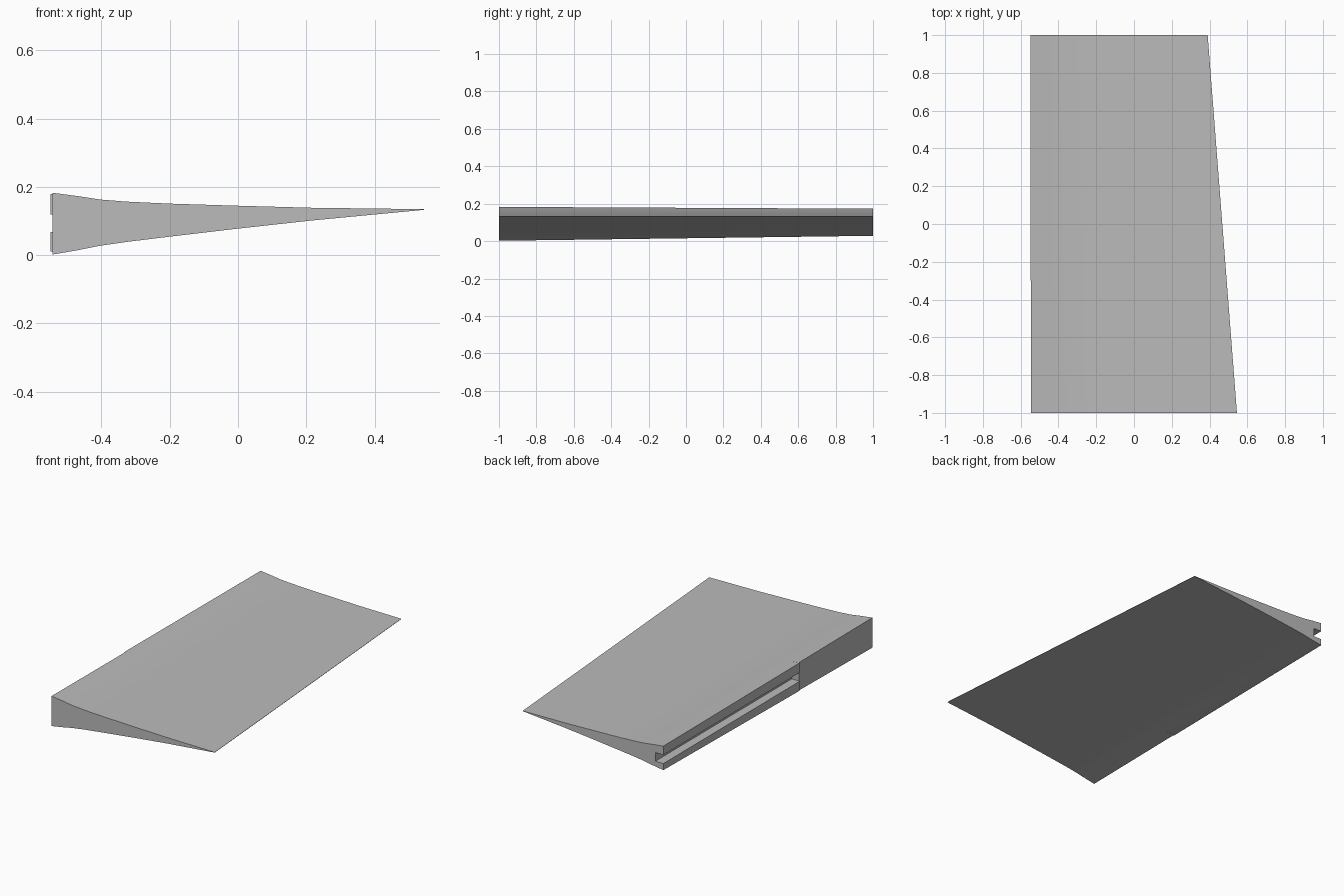
import bpy, bmesh, math

cube = bpy.data.objects.get("Cube")
if cube:
    bpy.data.objects.remove(cube, do_unlink=True)

grey = bpy.data.materials.new("plain grey")
grey.use_nodes = True
colour = (0.5, 0.5, 0.5, 1)
grey.diffuse_color = colour
grey.node_tree.nodes["Principled BSDF"].inputs["Base Color"].default_value = colour

# Concave wedge profile: chord fraction from the blunt edge, height above the thin edge
UPPER = [(0, .049), (.07, .039), (.13, .029), (.2, .023), (.32, .017),
         (.5, .011), (.7, .005), (1, .001)]
LOWER = [(1, -.001), (.7, -.032), (.5, -.056), (.32, -.079), (.2, -.095),
         (.13, -.106), (.07, -.119), (0, -.132)]
TIP_Z = .134
SLOT_TOP, SLOT_BOTTOM = .12, .068
BLUNT_X = -.544


def section(y, lip, depth):
    """One closed rib outline; depth 0 leaves the blunt face solid."""
    t = (y + 1) / 2
    edge = .545 - .155 * t
    scale = 1 - .2 * t
    chord = edge - BLUNT_X
    outline = [(BLUNT_X + f * chord, TIP_Z + h * scale) for f, h in UPPER + LOWER]
    # Blunt face stands slightly proud along the slotted length
    front = BLUNT_X - lip
    outline[0] = (front, outline[0][1])
    outline[-1] = (front, outline[-1][1])
    slot = [(front, SLOT_BOTTOM), (front + depth, SLOT_BOTTOM),
            (front + depth, SLOT_TOP), (front, SLOT_TOP)]
    return [(x, y, z) for x, z in outline + slot]


# Loft: solid inner length, step at the slot end, then the slotted length
bm = bmesh.new()
ribs = [section(-1, 0, 0), section(-.3, 0, 0),
        section(-.3, .005, .053), section(1, .005, .053)]
rings = [[bm.verts.new(p) for p in rib] for rib in ribs]
for a, b in zip(rings, rings[1:]):
    for i in range(len(a)):
        j = (i + 1) % len(a)
        bm.faces.new((a[i], a[j], b[j], b[i]))
bm.faces.new(rings[0][::-1])
bm.faces.new(rings[-1])
bmesh.ops.remove_doubles(bm, verts=bm.verts, dist=.0005)
bmesh.ops.dissolve_degenerate(bm, edges=bm.edges, dist=.0005)
bmesh.ops.recalc_face_normals(bm, faces=bm.faces)

mesh = bpy.data.meshes.new("tapered_panel")
bm.to_mesh(mesh)
bm.free()
mesh.materials.append(grey)
panel = bpy.data.objects.new("tapered_panel", mesh)
bpy.context.collection.objects.link(panel)

# Smooth the curved skins, keep the rims sharp
bpy.context.view_layer.objects.active = panel
panel.select_set(True)
bpy.ops.object.shade_smooth_by_angle(angle=math.radians(25))
